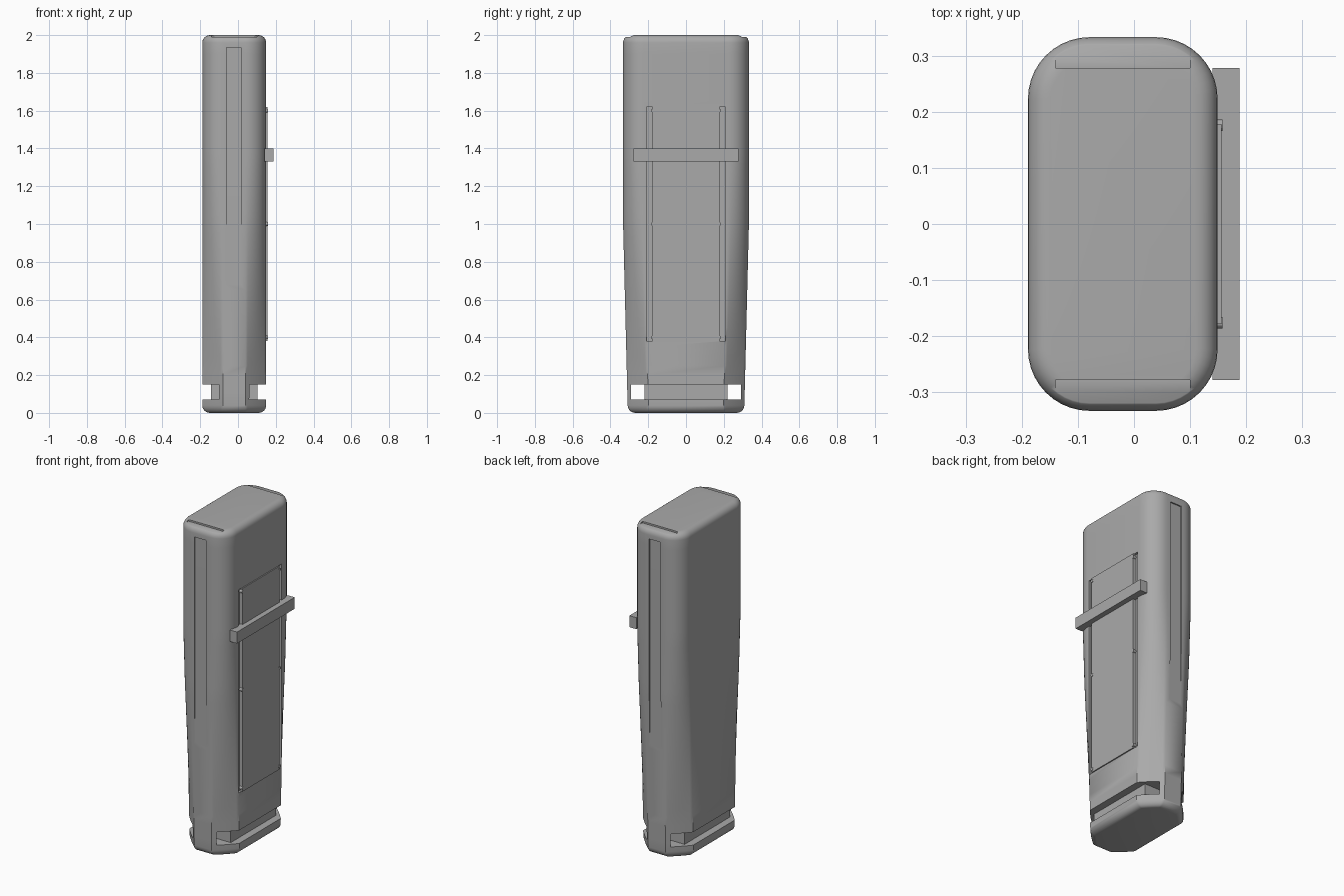
import bpy, bmesh, math
from mathutils import Vector

if "Cube" in bpy.data.objects:
    bpy.data.objects.remove(bpy.data.objects["Cube"])

CX = -0.02           # middle of the body across x
HALF_X = 0.169
CORNER = 0.11

grey = bpy.data.materials.new("mid_grey")
grey.use_nodes = True
colour = (0.4, 0.4, 0.4, 1)
grey.diffuse_color = colour
grey.node_tree.nodes["Principled BSDF"].inputs["Base Color"].default_value = colour


def finish(name, bm):
    bmesh.ops.recalc_face_normals(bm, faces=bm.faces)
    mesh = bpy.data.meshes.new(name)
    bm.to_mesh(mesh)
    bm.free()
    mesh.materials.append(grey)
    obj = bpy.data.objects.new(name, mesh)
    bpy.context.collection.objects.link(obj)
    return obj


def box(name, x, y, z):
    bm = bmesh.new()
    bmesh.ops.create_cube(bm, size=1)
    for v in bm.verts:
        v.co = Vector([(a + b) / 2 + c * (b - a) for (a, b), c in zip((x, y, z), v.co)])
    return finish(name, bm)


def activate(obj):
    bpy.ops.object.select_all(action='DESELECT')
    obj.select_set(True)
    bpy.context.view_layer.objects.active = obj


def cut(obj, x, y, z):
    cutter = box("cutter", x, y, z)
    cutter.hide_render = True
    mod = obj.modifiers.new("cut", 'BOOLEAN')
    mod.operation, mod.solver, mod.object = 'DIFFERENCE', 'EXACT', cutter
    activate(obj)
    bpy.ops.object.modifier_apply(modifier=mod.name)
    bpy.data.objects.remove(cutter)


def outline(z, inset):
    """Rounded rectangle whose corners flatten and whose ends draw in towards the base."""
    low = min(1, max(0, (1.0 - z) / 1.0))
    half_y = 0.333 - 0.025 * low
    flat = min(1, max(0, (1.35 - z) / 1.1))
    steps = 10
    r = CORNER - inset
    points = []
    for quarter in range(4):
        start = quarter * math.pi / 2
        sx = 1 if quarter in (0, 3) else -1
        sy = 1 if quarter < 2 else -1
        centre = Vector((CX + sx * (HALF_X - CORNER), sy * (half_y - CORNER), z))
        first = Vector((math.cos(start), math.sin(start), 0))
        last = Vector((-math.sin(start), math.cos(start), 0))
        for i in range(steps + 1):
            t = i / steps
            a = start + t * math.pi / 2
            arc = Vector((math.cos(a), math.sin(a), 0))
            points.append(centre + r * arc.lerp(first.lerp(last, t), flat * 0.9))
    return points


# Body: stacked outlines with rolled top and bottom edges
roll = 0.04
arcs = [i * math.pi / 12 for i in range(7)]
levels = [(roll * (1 - math.cos(a)), roll * (1 - math.sin(a))) for a in arcs]
levels += [(z / 20, 0) for z in range(2, 39)]
levels += [(2 - roll + roll * math.sin(a), roll * (1 - math.cos(a))) for a in arcs]
bm = bmesh.new()
rings = [[bm.verts.new(p) for p in outline(z, inset)] for z, inset in levels]
for lower, upper in zip(rings, rings[1:]):
    for i in range(len(lower)):
        j = (i + 1) % len(lower)
        bm.faces.new((lower[i], lower[j], upper[j], upper[i]))
bm.faces.new(rings[0][::-1])
bm.faces.new(rings[-1])
body = finish("body", bm)

slot_z = (0.07, 0.15)
for s in (-1, 1):
    def span(a, b):
        return tuple(sorted((s * a, s * b)))
    # Strap slots near the base
    cut(body, tuple(CX + v for v in span(0.124, 0.4)), (-0.292, 0.292), slot_z)
    cut(body, (-0.4, 0.4), span(0.219, 0.292), slot_z)
    # Long shallow grooves on the front and back
    cut(body, (-0.062, 0.016), span(0.325, 0.5), (0.6, 1.935))
    # Stepped lips on the top
    cut(body, (-0.14, 0.1), span(0.278, 0.5), (1.99, 2.1))
    # Channels beside the side panel
    cut(body, (0.135, 0.3), span(0.176, 0.208), (0.38, 1.62))
activate(body)
bpy.ops.object.shade_smooth_by_angle(angle=math.radians(40))

# Raised side panel and cross bar
box("side_panel", (0.12, 0.156), (-0.178, 0.178), (0.38, 1.62))
box("cross_bar", (0.14, 0.188), (-0.278, 0.278), (1.33, 1.4))

# Small pins along the panel edges
for side, s in (("left", 1), ("right", -1)):
    for n, z in enumerate((0.4, 1.0, 1.6)):
        bm = bmesh.new()
        bmesh.ops.create_cone(bm, cap_ends=True, segments=12, radius1=0.01, radius2=0.01, depth=0.02)
        for v in bm.verts:
            v.co = Vector((0.148 + v.co.z, s * 0.176 + v.co.x, z + v.co.y))
        finish(f"panel_pin_{side}_{n + 1}", bm)
